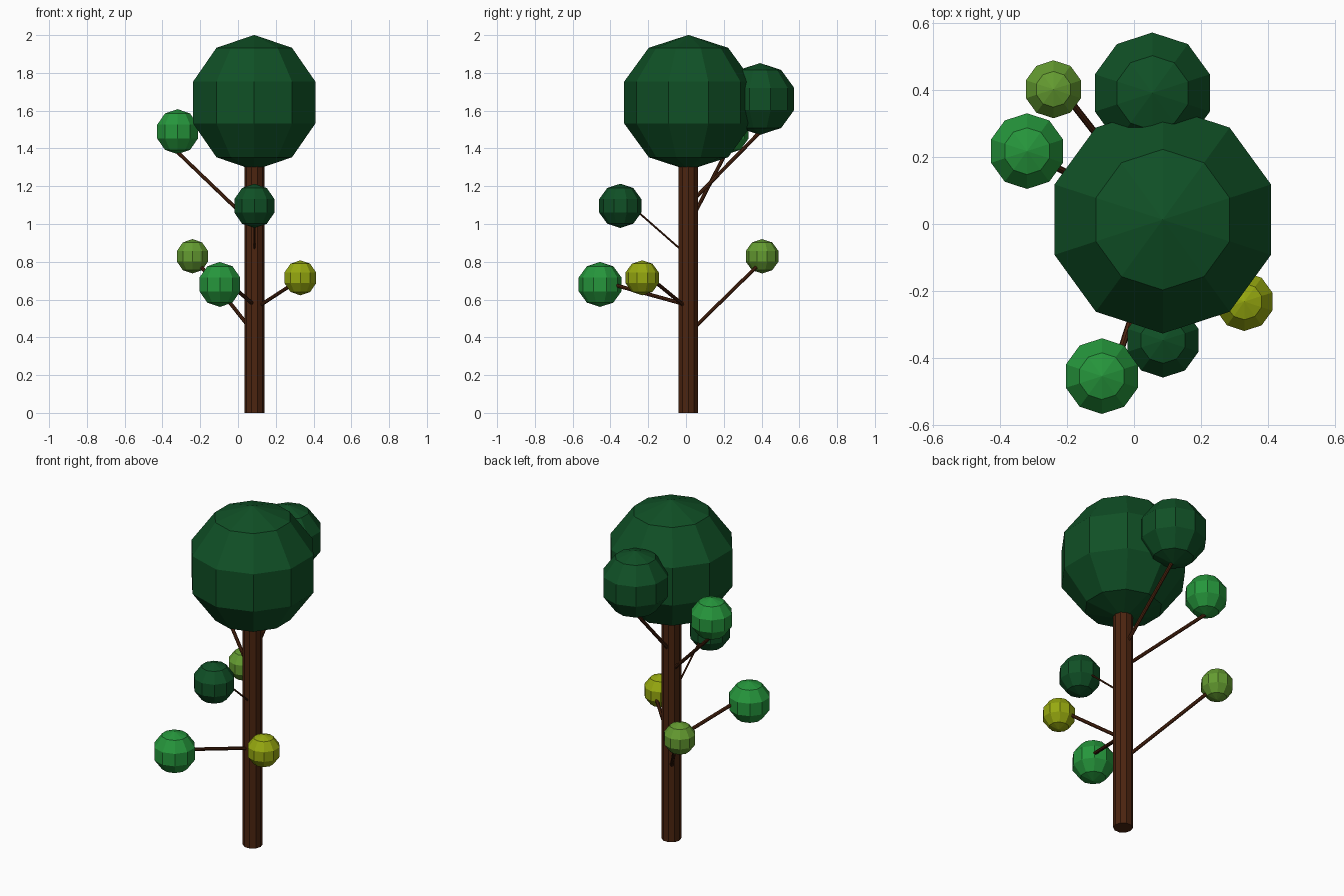
import bpy
from mathutils import Vector

cube = bpy.data.objects.get("Cube")
if cube:
    bpy.data.objects.remove(cube, do_unlink=True)


def make_material(name, rgb):
    mat = bpy.data.materials.new(name)
    mat.use_nodes = True
    colour = (*rgb, 1.0)
    mat.diffuse_color = colour
    bsdf = next(n for n in mat.node_tree.nodes if n.type == 'BSDF_PRINCIPLED')
    bsdf.inputs["Base Color"].default_value = colour
    return mat


bark = make_material("bark brown", (0.072, 0.018, 0.005))
dark_green = make_material("dark green", (0.005, 0.08, 0.019))
bright_green = make_material("bright green", (0.019, 0.305, 0.045))
olive_green = make_material("olive green", (0.127, 0.328, 0.03))
yellow_green = make_material("yellow green", (0.305, 0.392, 0.005))


def finish(name, mat):
    obj = bpy.context.object
    obj.name = name
    obj.data.materials.append(mat)
    return obj


def foliage(name, centre, radius, mat):
    """Faceted ball of leaves."""
    bpy.ops.mesh.primitive_uv_sphere_add(segments=10, ring_count=5,
                                         radius=radius, location=centre)
    return finish(name, mat)


def limb(name, start, end, radius, sides):
    """Straight cylinder between two points."""
    start, end = Vector(start), Vector(end)
    axis = end - start
    bpy.ops.mesh.primitive_cylinder_add(vertices=sides, radius=radius,
                                        depth=axis.length,
                                        location=(start + end) / 2)
    obj = finish(name, bark)
    if axis.xy.length > 0.001:
        obj.rotation_euler = axis.to_track_quat('Z', 'Y').to_euler()
    else:
        # Put a corner of the trunk on the x axis
        obj.rotation_euler.z = 1.5708
    return obj


TRUNK_X, TRUNK_Y = 0.087, 0.012

# Trunk and main crown
limb("trunk", (TRUNK_X, TRUNK_Y, 0), (TRUNK_X, TRUNK_Y, 1.45), 0.053, 10)
foliage("main_crown", (0.086, 0.013, 1.643), 0.358, dark_green)

# Side clusters: name, centre, radius, colour, branch root height, branch tip, branch radius
clusters = [
    ("upper_back", (0.055, 0.392, 1.662), 0.190, dark_green,
     1.10, (0.06, 0.395, 1.49), 0.010),
    ("upper_right", (-0.32, 0.218, 1.489), 0.119, bright_green,
     0.99, (-0.325, 0.215, 1.385), 0.010),
    ("middle_front", (0.087, -0.348, 1.096), 0.117, dark_green,
     0.83, (0.087, -0.27, 1.078), 0.005),
    ("lower_back", (-0.241, 0.403, 0.829), 0.091, olive_green,
     0.42, (-0.20, 0.38, 0.78), 0.010),
    ("lower_front", (-0.096, -0.455, 0.680), 0.119, bright_green,
     0.57, (-0.04, -0.38, 0.678), 0.010),
    ("lower_left", (0.330, -0.232, 0.715), 0.0925, yellow_green,
     0.55, (0.31, -0.165, 0.695), 0.010),
]

for name, centre, radius, mat, root_z, tip, thickness in clusters:
    foliage(name + "_foliage", centre, radius, mat)
    limb(name + "_branch", (TRUNK_X, TRUNK_Y, root_z), tip, thickness, 8)
